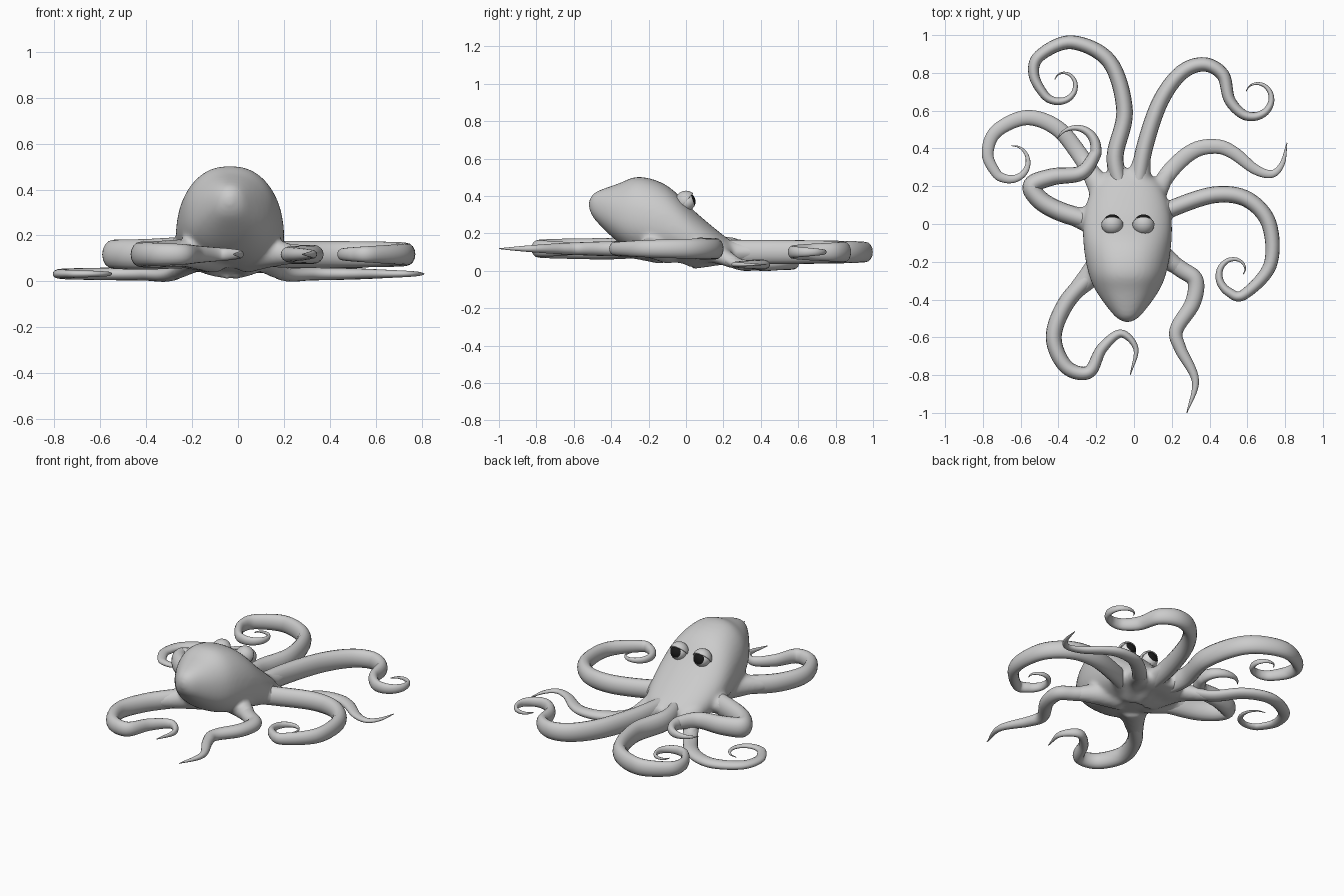
import bpy, bmesh, math
from mathutils import Vector

if "Cube" in bpy.data.objects:
    bpy.data.objects.remove(bpy.data.objects["Cube"])


def material(name, c):
    m = bpy.data.materials.new(name)
    m.diffuse_color = (*c, 1)
    m.use_nodes = True
    m.node_tree.nodes["Principled BSDF"].inputs["Base Color"].default_value = m.diffuse_color
    return m


SKIN = material("grey skin", (0.6, 0.6, 0.6))
EYE = material("pale eye", (0.75, 0.75, 0.75))
PUPIL = material("black pupil", (0.01, 0.01, 0.01))


def make_object(name, bm, *mats):
    bmesh.ops.recalc_face_normals(bm, faces=bm.faces)
    for f in bm.faces:
        f.smooth = True
    me = bpy.data.meshes.new(name)
    bm.to_mesh(me)
    bm.free()
    for m in mats:
        me.materials.append(m)
    ob = bpy.data.objects.new(name, me)
    bpy.context.collection.objects.link(ob)
    return ob


def loft(bm, rings):
    rows = [[bm.verts.new(p) for p in ring] for ring in rings]
    n = len(rows[0])
    for a, b in zip(rows, rows[1:]):
        for i in range(n):
            j = (i + 1) % n
            bm.faces.new((a[i], a[j], b[j], b[i]))
    bm.faces.new(rows[0])
    bm.faces.new(rows[-1][::-1])


def spline(pts, steps):
    p = [Vector(q) for q in pts]
    p = [2 * p[0] - p[1]] + p + [2 * p[-1] - p[-2]]
    out = []
    for a, b, c, d in zip(p, p[1:], p[2:], p[3:]):
        for k in range(steps):
            t = k / steps
            out.append(0.5 * (2 * b + (c - a) * t + (2 * a - 5 * b + 4 * c - d) * t * t
                              + (3 * b - a - 3 * c + d) * t ** 3))
    return out + [p[-2]]


def tube(bm, path, radius, aspect, reach=9.0, n=16):
    # Elliptical tube along a path, as far as the given reach
    arc = [0.0]
    for a, b in zip(path, path[1:]):
        arc.append(arc[-1] + (b - a).length)
    last = max(i for i, s in enumerate(arc) if s <= reach)
    rings = []
    for i in range(last + 1):
        c = path[i]
        tan = (path[min(i + 1, len(path) - 1)] - path[max(i - 1, 0)]).normalized()
        side = tan.cross(Vector((0, 0, 1))).normalized()
        up = side.cross(tan)
        r = radius(arc[i] / arc[last])
        rings.append([c + side * r * math.cos(a) + up * r * aspect * math.sin(a)
                      for a in (2 * math.pi * k / n for k in range(n))])
    loft(bm, rings)


def curl(pts, cx, cy, r1, sweep):
    # Spiral from the last point around a centre, closing to radius r1
    dx, dy = pts[-1][0] - cx, pts[-1][1] - cy
    r0, a0 = math.hypot(dx, dy), math.atan2(dy, dx)
    n = 8
    return pts + [(cx + r * math.cos(a), cy + r * math.sin(a)) for r, a in
                  ((r0 + (r1 - r0) * k / n, a0 + math.radians(sweep) * k / n) for k in range(1, n + 1))]


# Arms seen from above: bends, then the end curl (centre, end radius, sweep)
ARMS = {
    "front_left_arm": ([(-.1, .36), (-.05, .6), (-.13, .86), (-.33, .962), (-.5, .89), (-.53, .79), (-.475, .685)],
                       (-.385, .745, .04, 295)),
    "front_right_arm": ([(.06, .42), (.14, .65), (.25, .8), (.37, .845), (.47, .79), (.505, .66), (.57, .585)],
                        (.64, .675, .055, 277)),
    "right_low_arm": ([(.2, .29), (.32, .39), (.44, .41), (.53, .375), (.64, .29), (.73, .265), (.785, .32),
                       (.81, .43)], None),
    "right_curled_arm": ([(.22, .09), (.43, .155), (.6, .13), (.715, 0), (.72, -.22), (.58, -.375)],
                         (.545, -.255, .035, -305)),
    "back_right_arm": ([(.25, -.24), (.325, -.3), (.31, -.42), (.225, -.56), (.245, -.66), (.325, -.83),
                        (.28, -1)], None),
    "back_left_arm": ([(-.36, -.42), (-.425, -.6), (-.36, -.755), (-.24, -.785), (-.17, -.66),
                       (-.07, -.58), (.01, -.66), (-.02, -.8)], None),
    "left_crossing_arm": ([(-.4, .07), (-.5, .13), (-.54, .205), (-.43, .25), (-.28, .27), (-.21, .36)],
                          (-.31, .4, .11, 172)),
    "left_low_arm": ([(-.29, .37), (-.41, .51), (-.57, .563), (-.73, .49), (-.775, .37), (-.73, .27)],
                     (-.65, .335, .08, 231)),
}

# Mantle and head: y, top z, bottom z, half width
MANTLE = [(-.52, .375, .335, .018), (-.485, .42, .27, .07), (-.36, .467, .15, .163), (-.25, .503, .09, .208),
          (-.1, .455, .055, .232), (.05, .315, .04, .23), (.2, .19, .03, .18), (.29, .13, .045, .09)]
body = bmesh.new()
rings = []
for y, zt, zb, hw in spline(MANTLE, 4):
    ring = []
    for k in range(32):
        a = 2 * math.pi * k / 32
        c, s = math.cos(a), math.sin(a)
        x = math.copysign(abs(c) ** .85, c) * hw * (1 - .1 * s)
        ring.append((-.035 + x, y, (zt + zb) / 2 + math.copysign(abs(s) ** .9, s) * (zt - zb) / 2))
    rings.append(ring)
loft(body, rings)

# Arms, each with a flared root that is blended into the body
HUB = Vector((-.03, -.05))
for name, (pts, end) in ARMS.items():
    low, front = "low" in name, "front" in name
    z0, z1, aspect = (.095, .033, .68) if low else (.1, .1, 1.45) if front else (.125, .118, 1.3)
    if name == "back_right_arm":
        aspect = .95
    girth = .05 if "crossing" in name else .043
    first = Vector(pts[0])
    flat = curl(pts, *end) if end else pts
    path = [(*HUB.lerp(first, k), z0) for k in (.2, .58)] + [(x, y, z1) for x, y in flat]
    path = spline(path, 8)
    bm = bmesh.new()
    tube(bm, path, lambda t: .002 + girth * (1 - t ** 3), aspect)
    make_object(name, bm, SKIN)
    tube(body, path, lambda t: .092 - .064 * t, .85 if low else 1.0,
         reach=.8 * (first - HUB).length + .07)

body_ob = make_object("body", body, SKIN)
rm = body_ob.modifiers.new("blend", 'REMESH')
rm.mode = 'VOXEL'
rm.voxel_size = .011
rm.use_smooth_shade = True
sm = body_ob.modifiers.new("soften", 'SMOOTH')
sm.factor = .5
sm.iterations = 18

# Eyes looking towards +y, with heavy upper lids
for side, x in (("left", -.115), ("right", .05)):
    centre = Vector((x, 0, .37))
    look = Vector((0, .93, .3)).normalized()
    turn = Vector((0, 0, 1)).rotation_difference(look).to_matrix().to_4x4()
    bm = bmesh.new()
    bmesh.ops.create_uvsphere(bm, u_segments=32, v_segments=24, radius=.051, matrix=turn)
    for f in bm.faces:
        f.material_index = int(f.calc_center_median().normalized().dot(look) > .74)
    make_object(side + "_eyeball", bm, EYE, PUPIL).location = centre

    bm = bmesh.new()
    bmesh.ops.create_uvsphere(bm, u_segments=32, v_segments=24, radius=.058)
    bmesh.ops.bisect_plane(bm, geom=bm.verts[:] + bm.edges[:] + bm.faces[:], plane_co=(0, 0, 0),
                           plane_no=(0, -.75, .65), clear_inner=True)
    lid = make_object(side + "_eyelid", bm, SKIN)
    lid.location = centre
    so = lid.modifiers.new("thickness", 'SOLIDIFY')
    so.thickness = .008
    so.offset = -1
